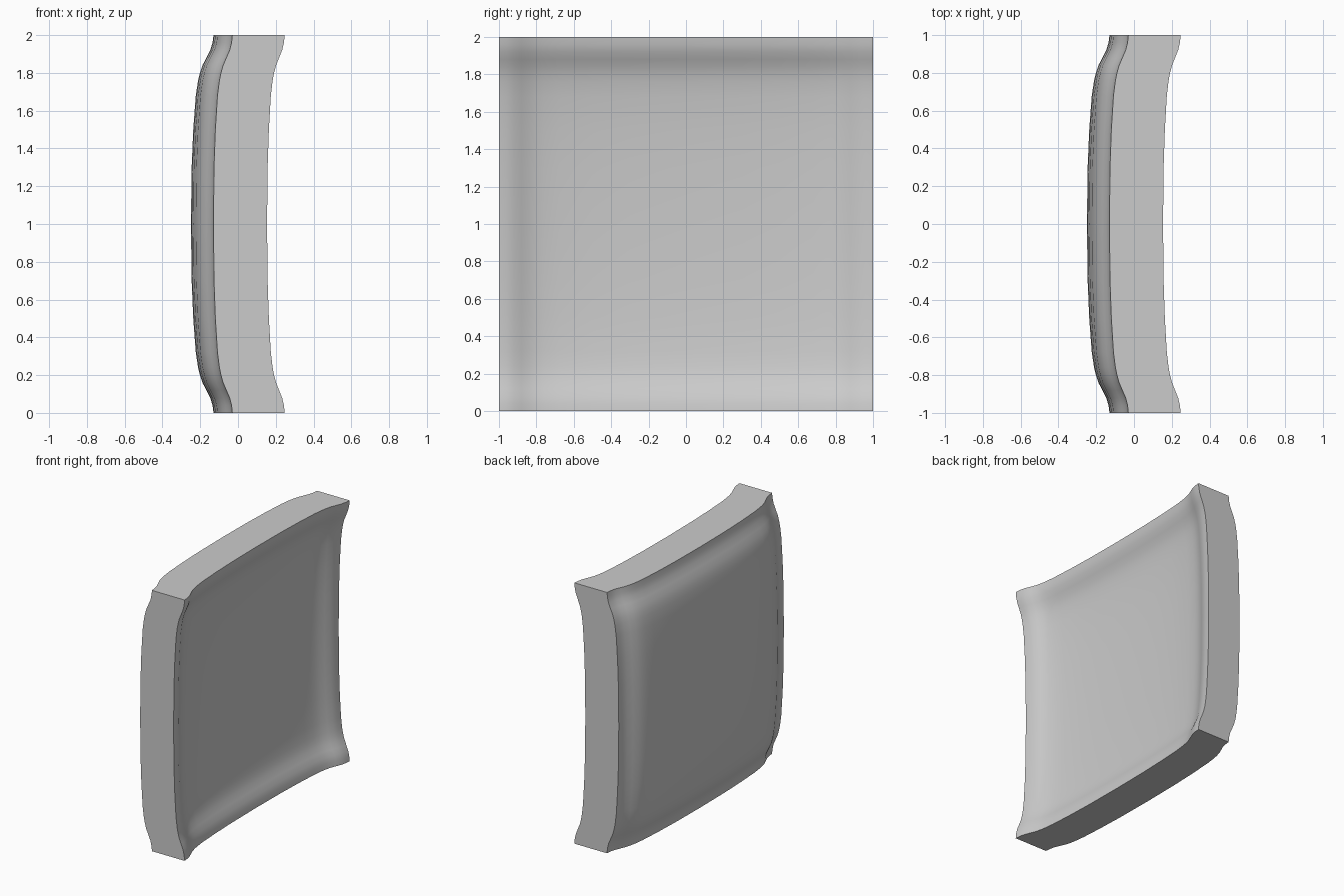
import bpy
import bmesh

if "Cube" in bpy.data.objects:
    bpy.data.objects.remove(bpy.data.objects["Cube"])

# Pillow profile: (distance from border, depth of the bulge)
PROFILE = [(0, 0), (.04, .004), (.08, .014), (.12, .031), (.16, .048), (.20, .059),
           (.24, .067), (.32, .077), (.5, .088), (.7, .095), (1, .098)]
CORNER_BACK, CORNER_FRONT = -0.03, 0.247

# Mirror the profile so it runs from one border to the other
line = [(-1 + d, g) for d, g in PROFILE] + [(1 - d, g) for d, g in PROFILE[-2::-1]]
n = len(line)

bm = bmesh.new()


def curved_sheet(corner_x, edge_scale):
    """Square grid bulging towards -x; depth adds up from both directions."""
    return [[bm.verts.new((corner_x - edge_scale * (gy + gz) - 2.0 * gy * gz, y, z + 1))
             for z, gz in line] for y, gy in line]


outer = curved_sheet(CORNER_BACK, 1.02)    # bulging side
inner = curved_sheet(CORNER_FRONT, 0.95)   # hollow side

for i in range(n - 1):
    for j in range(n - 1):
        for s in (outer, inner):
            bm.faces.new((s[i][j], s[i + 1][j], s[i + 1][j + 1], s[i][j + 1]))


# Flat rim joining the two sheets
def border(s):
    m = n - 1
    return ([s[i][0] for i in range(m)] + [s[m][j] for j in range(m)]
            + [s[i][m] for i in range(m, 0, -1)] + [s[0][j] for j in range(m, 0, -1)])


a, b = border(outer), border(inner)
for k in range(len(a)):
    q = (k + 1) % len(a)
    bm.faces.new((a[k], a[q], b[q], b[k]))
bmesh.ops.recalc_face_normals(bm, faces=bm.faces)

mesh = bpy.data.meshes.new("curved_panel")
bm.to_mesh(mesh)
bm.free()
panel = bpy.data.objects.new("curved_panel", mesh)
bpy.context.collection.objects.link(panel)

# Single plain grey
grey = bpy.data.materials.new("light grey")
grey.diffuse_color = (0.6, 0.6, 0.6, 1)
grey.use_nodes = True
grey.node_tree.nodes["Principled BSDF"].inputs["Base Color"].default_value = grey.diffuse_color
mesh.materials.append(grey)

# Smooth sheets, crisp rim
bpy.context.view_layer.objects.active = panel
panel.select_set(True)
bpy.ops.object.shade_smooth_by_angle(angle=0.6)
